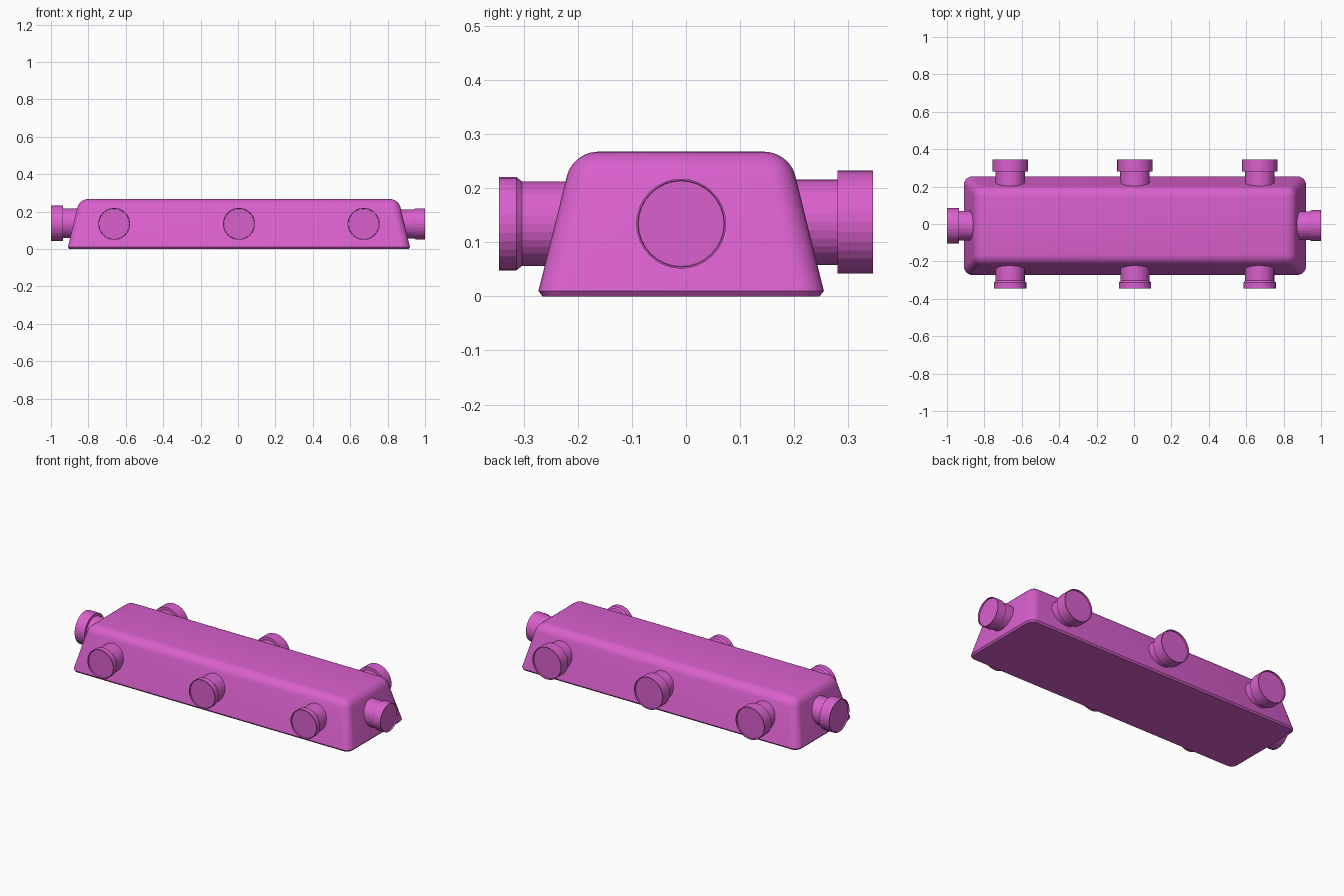
import bpy
import bmesh
from math import pi, cos, sin
from mathutils import Matrix

cube = bpy.data.objects.get("Cube")
if cube:
    bpy.data.objects.remove(cube)

# Single pink plastic colour
pink = bpy.data.materials.new("pink_plastic")
pink.use_nodes = True
colour = (0.70, 0.117, 0.617, 1)
pink.diffuse_color = colour
pink.node_tree.nodes["Principled BSDF"].inputs["Base Color"].default_value = colour

CX, CY, HEIGHT = 0.005, -0.009, 0.267
SIDES = 32


def finish(name, bm, smooth_angle=None):
    bmesh.ops.recalc_face_normals(bm, faces=bm.faces[:])
    mesh = bpy.data.meshes.new(name)
    bm.to_mesh(mesh)
    bm.free()
    mesh.materials.append(pink)
    obj = bpy.data.objects.new(name, mesh)
    bpy.context.collection.objects.link(obj)
    if smooth_angle:
        bpy.ops.object.select_all(action='DESELECT')
        obj.select_set(True)
        bpy.context.view_layer.objects.active = obj
        bpy.ops.object.shade_smooth_by_angle(angle=smooth_angle)
    return obj


# Tapered body with rounded top and corners, and a thin chamfer underneath
bm = bmesh.new()
bmesh.ops.create_cube(bm, size=1)
for v in bm.verts:
    top = v.co.z > 0
    half_x, half_y = (0.853, 0.2) if top else (0.917, 0.266)
    v.co.x = CX + (half_x if v.co.x > 0 else -half_x)
    v.co.y = CY + (half_y if v.co.y > 0 else -half_y)
    v.co.z = HEIGHT if top else 0
rounded = [e for e in bm.edges if max(v.co.z for v in e.verts) > 0.1]
bmesh.ops.bevel(bm, geom=rounded, offset=0.045, segments=6, profile=0.5,
                affect='EDGES', clamp_overlap=True)
bottom = [e for e in bm.edges if all(v.co.z < 0.001 for v in e.verts)]
bmesh.ops.bevel(bm, geom=bottom, offset=0.01, segments=1, affect='EDGES')
finish("body", bm, pi / 6)


# Round port: neck, flange, thin rim and slightly recessed cap
def port(name, x, y, z, angle, profile):
    bm = bmesh.new()
    rings = []
    for dist, radius in profile:
        rings.append([bm.verts.new((dist, radius * cos(2 * pi * i / SIDES),
                                    radius * sin(2 * pi * i / SIDES)))
                      for i in range(SIDES)])
    for a, b in zip(rings, rings[1:]):
        for i in range(SIDES):
            j = (i + 1) % SIDES
            bm.faces.new((a[i], a[j], b[j], b[i]))
    bm.faces.new(rings[0])
    bm.faces.new(rings[-1])
    bm.transform(Matrix.Translation((x, y, z)) @ Matrix.Rotation(angle, 4, 'Z'))
    finish(name, bm)


# Distances run outwards from the port tip, which sits at zero
narrow = [(-0.17, 0.078), (-0.042, 0.078), (-0.032, 0.086), (0, 0.086),
          (0, 0.082), (-0.008, 0.081)]
wide = [(-0.17, 0.079), (-0.065, 0.079), (-0.065, 0.095), (0, 0.095),
        (0, 0.091), (-0.008, 0.09)]
plain = [(-0.17, 0.077), (-0.06, 0.077), (-0.05, 0.083), (0, 0.083),
         (0, 0.08), (-0.008, 0.079)]

for place, offset in (("right", -0.667), ("middle", 0), ("left", 0.667)):
    port("front_port_" + place, CX + offset, -0.345, 0.134, -pi / 2, narrow)
    port("back_port_" + place, CX + offset, 0.345, 0.137, pi / 2, wide)
port("left_end_port", 1, CY, 0.134, 0, plain)
port("right_end_port", -1, CY, 0.137, pi, wide)
